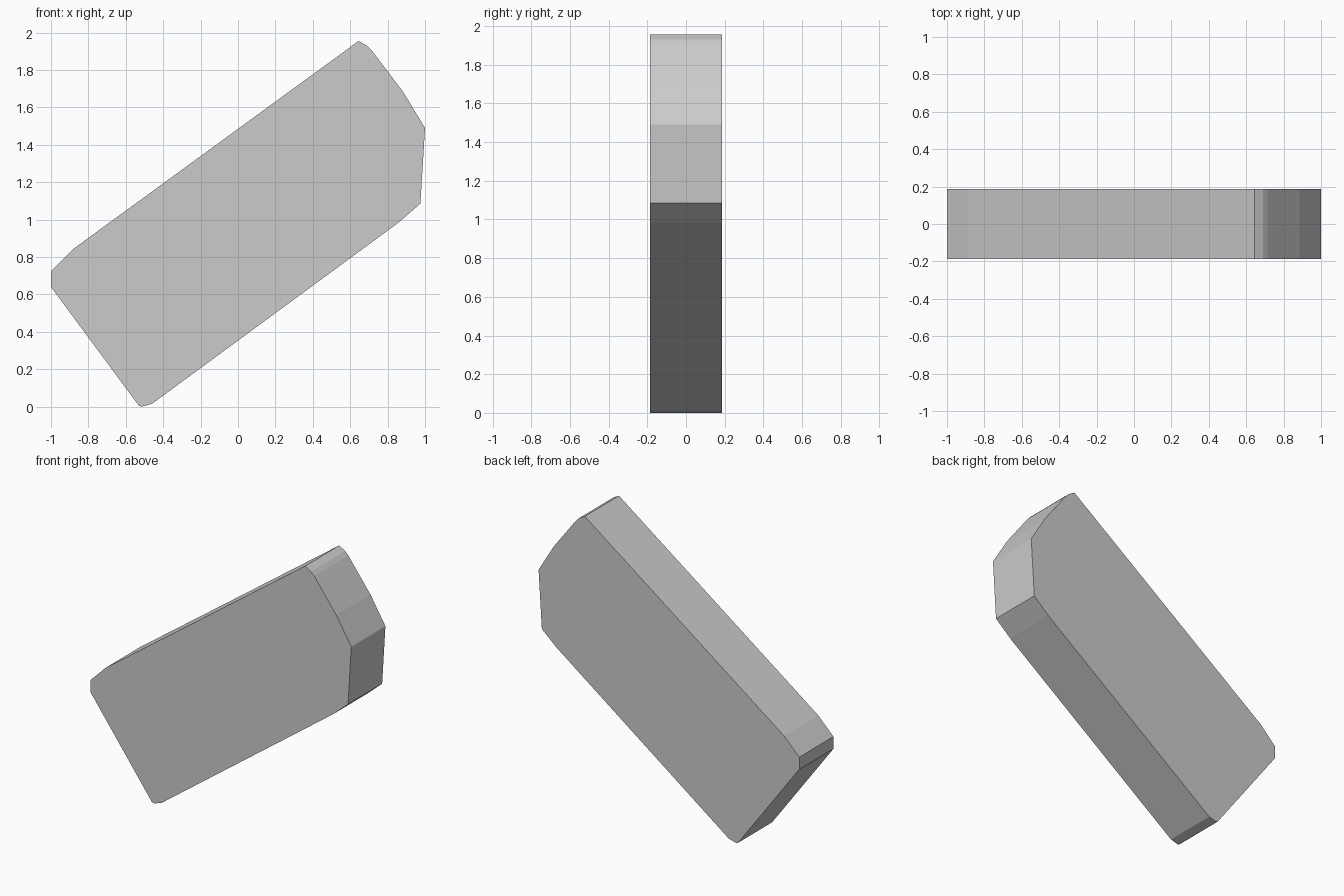
import bpy
import bmesh

if "Cube" in bpy.data.objects:
    bpy.data.objects.remove(bpy.data.objects["Cube"])

# Outline of the slab in the front view (x, z), counter-clockwise
OUTLINE = [
    (-0.53, 0.005), (-0.515, 0.0), (-0.46, 0.015), (0.86, 0.985), (0.975, 1.085),
    (1.0, 1.49), (0.885, 1.68), (0.715, 1.905), (0.69, 1.93), (0.645, 1.955),
    (-0.885, 0.84), (-1.0, 0.725), (-1.0, 0.64),
]
HALF_DEPTH = 0.187


def extrude_outline(name, outline, half_depth):
    bm = bmesh.new()
    face = bm.faces.new([bm.verts.new((x, -half_depth, z)) for x, z in outline])
    result = bmesh.ops.extrude_face_region(bm, geom=[face])
    verts = [v for v in result["geom"] if isinstance(v, bmesh.types.BMVert)]
    bmesh.ops.translate(bm, verts=verts, vec=(0, 2 * half_depth, 0))
    bmesh.ops.recalc_face_normals(bm, faces=bm.faces)
    mesh = bpy.data.meshes.new(name)
    bm.to_mesh(mesh)
    bm.free()
    obj = bpy.data.objects.new(name, mesh)
    bpy.context.collection.objects.link(obj)
    return obj


# Tilted slab with chamfered corners
extrude_outline("tilted_slab", OUTLINE, HALF_DEPTH)
